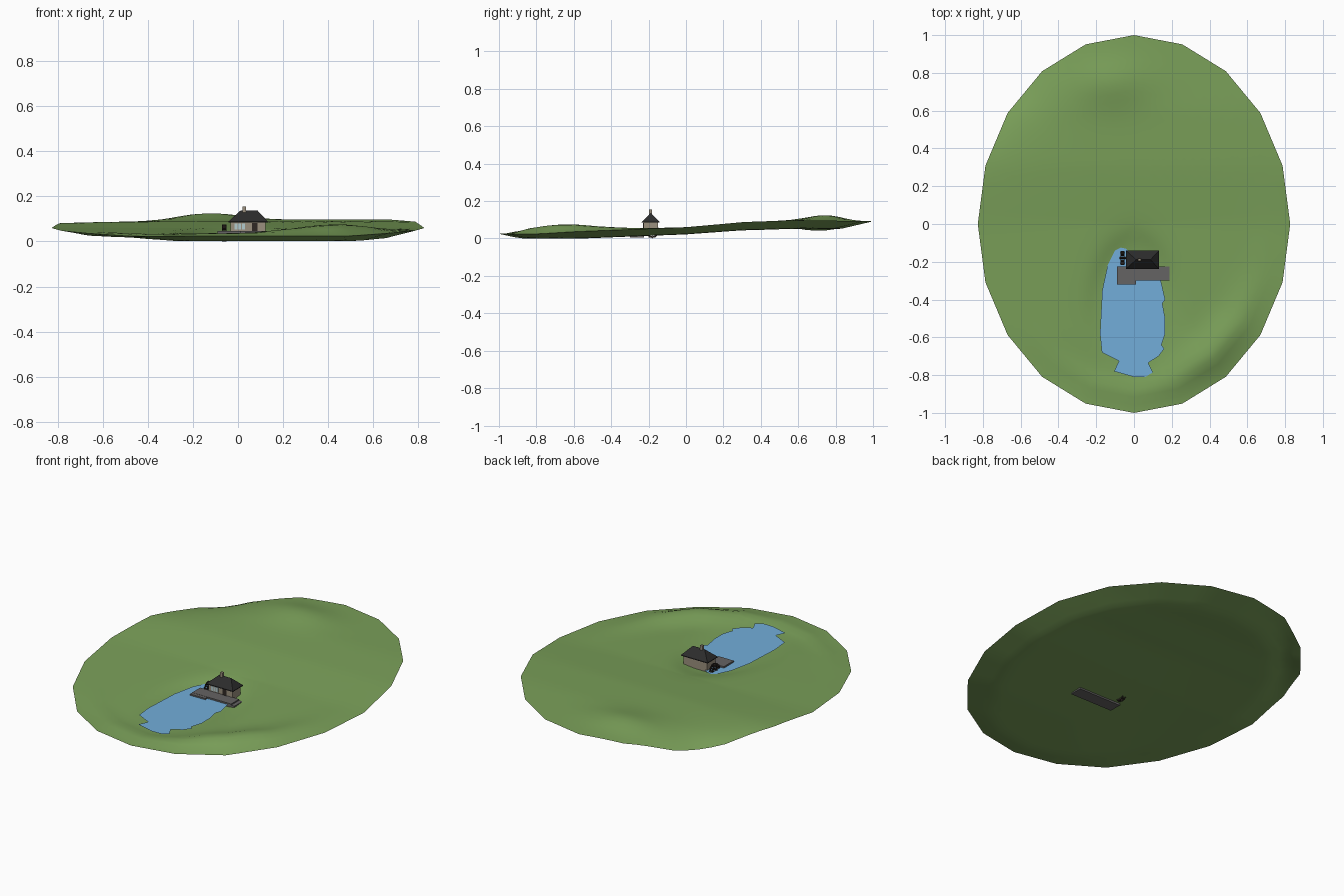
import bpy, bmesh, math
from mathutils import Matrix

if "Cube" in bpy.data.objects:
    bpy.data.objects.remove(bpy.data.objects["Cube"])

def mat(name, c):
    m = bpy.data.materials.new(name)
    m.diffuse_color = (*c, 1)
    m.use_nodes = True
    m.node_tree.nodes["Principled BSDF"].inputs["Base Color"].default_value = m.diffuse_color
    return m

GRASS = mat("grass", (0.195, 0.35, 0.1))
WATER = mat("water", (0.17, 0.42, 0.7))
ROOF = mat("slate", (0.025, 0.025, 0.025))
WALL = mat("plaster", (0.33, 0.28, 0.21))
STONE = mat("stone", (0.13, 0.125, 0.125))
WOOD = mat("dark_wood", (0.03, 0.022, 0.018))
GLASS = mat("glass", (0.45, 0.6, 0.62))

def finish(name, bm, m):
    bmesh.ops.recalc_face_normals(bm, faces=bm.faces)
    me = bpy.data.meshes.new(name)
    bm.to_mesh(me)
    bm.free()
    me.materials.append(m)
    o = bpy.data.objects.new(name, me)
    bpy.context.collection.objects.link(o)
    return o

def box(name, x, y, z, m):
    bm = bmesh.new()
    s = [b - a for a, b in (x, y, z)]
    c = [(a + b) / 2 for a, b in (x, y, z)]
    bmesh.ops.create_cube(bm, size=1, matrix=Matrix.Translation(c) @ Matrix.Diagonal((*s, 1)))
    return finish(name, bm, m)

# Terrain: twenty-sided oval slab with a pond basin, a ridge and a hill
RIM = [(-1, .025), (-.8, .024), (-.6, .036), (-.31, .048), (0, .06), (.31, .088), (.6, .098), (1, .092)]

def rim_z(y):
    for (a, za), (b, zb) in zip(RIM, RIM[1:]):
        if y <= b:
            return za + (zb - za) * max(0, (y - a) / (b - a))
    return RIM[-1][1]

def g(x, y, cx, cy, sx, sy):
    return math.exp(-((x - cx) / sx) ** 2 - ((y - cy) / sy) ** 2)

def height(x, y, r):
    inner = 1 - r ** 8
    z = rim_z(y) + inner * .034 * g(x, y, -.13, .76, .2, .13)
    a = math.degrees(math.atan2(y, x / .827))
    if r > 0:
        ring = math.exp(-((r - .86) / .11) ** 2) * (1 - r ** 12)
        z += .05 * math.exp(-((a + 54) / 26) ** 2) * ring
        z += .018 * math.exp(-((a + 95) / 30) ** 2) * math.exp(-((r - .89) / .06) ** 2) * (1 - r ** 12)
        z -= .055 * math.exp(-((a - 135) / 18) ** 2) * r ** 8
    # shallow basin with a soft shore
    d = math.hypot(x / .23, (y + .46) / .38)
    k = 1 / (1 + math.exp((d - 1.0) * 10))
    return z * (1 - k) + .024 * k

def underside(x, y, r):
    top = height(x, y, r)
    if r >= 1:
        return top
    depth = .038 + .007 * max(0, min(1, y / .4))
    if x < 0:
        depth *= 1 - .55 * min(1, -x / .5) * max(0, min(1, .3 - y))
    return max(.001, min(top - .004, rim_z(y) - depth * min(1, (1 - r) / .18)))

N, SUB, RINGS = 20, 4, 24
corner = [(.827 * math.cos(2 * math.pi * i / N), math.sin(2 * math.pi * i / N)) for i in range(N)]
outline = []
for i in range(N):
    (x0, y0), (x1, y1) = corner[i], corner[(i + 1) % N]
    outline += [(x0 + (x1 - x0) * t / SUB, y0 + (y1 - y0) * t / SUB) for t in range(SUB)]
bm = bmesh.new()
rim = None
for func in (height, underside):
    mid = bm.verts.new((0, 0, func(0, 0, 0)))
    prev = None
    for j in range(1, RINGS + 1):
        r = j / RINGS
        if j == RINGS and rim:
            ring = rim
        else:
            ring = [bm.verts.new((x * r, y * r, func(x * r, y * r, r))) for x, y in outline]
        for i in range(len(ring)):
            k = (i + 1) % len(ring)
            if prev:
                bm.faces.new((prev[i], ring[i], ring[k], prev[k]))
            else:
                bm.faces.new((mid, ring[i], ring[k]))
        prev = ring
    rim = prev
for e in bm.edges:
    e.smooth = not (e.verts[0] in rim and e.verts[1] in rim)
land = finish("terrain", bm, GRASS)
land.data.polygons.foreach_set("use_smooth", [True] * len(land.data.polygons))

# Pond surface with irregular shore
shore = [(-.07, -.125), (-.1, -.14), (-.14, -.22), (-.168, -.35), (-.18, -.58), (-.17, -.68), (-.08, -.725),
         (-.105, -.78), (0, -.81), (.06, -.81), (.1, -.785), (.075, -.735), (.13, -.7), (.16, -.66),
         (.145, -.64), (.165, -.58), (.165, -.5), (.15, -.42), (.165, -.4), (.14, -.29), (.05, -.2), (-.045, -.13)]
bm = bmesh.new()
f = bm.faces.new([bm.verts.new((x, y, .038)) for x, y in shore])
f.normal_update()
if f.normal.z < 0:
    f.normal_flip()
bmesh.ops.triangulate(bm, faces=[f])
me = bpy.data.meshes.new("pond")
bm.to_mesh(me)
bm.free()
me.materials.append(WATER)
bpy.context.collection.objects.link(bpy.data.objects.new("pond", me))

# Stone deck: main platform, lower landing, end step
box("deck", (-.09, .165), (-.30, -.225), (.004, .047), STONE)
box("deck_landing", (-.09, .01), (-.32, -.30), (.02, .046), STONE)
box("deck_step", (.165, .187), (-.30, -.225), (.004, .04), STONE)

# House walls with openings
box("house_walls", (-.033, .123), (-.228, -.150), (.025, .09), WALL)
for i in range(3):
    x = -.016 + i * .017
    box("front_window", (x, x + .013), (-.230, -.227), (.052, .08), GLASS)
box("front_door", (.062, .086), (-.231, -.227), (.047, .082), WOOD)

# Hipped roof with a thin eave
bm = bmesh.new()
X0, X1, Y0, Y1 = -.042, .132, -.237, -.141
base = [(X0, Y0), (X1, Y0), (X1, Y1), (X0, Y1)]
lo = [bm.verts.new((x, y, .085)) for x, y in base]
hi = [bm.verts.new((x, y, .089)) for x, y in base]
ra, rb = [bm.verts.new((x, -.189, .137)) for x in (.011, .087)]
bm.faces.new(lo)
for i in range(4):
    k = (i + 1) % 4
    bm.faces.new((lo[i], lo[k], hi[k], hi[i]))
bm.faces.new((hi[0], hi[1], rb, ra))
bm.faces.new((hi[2], hi[3], ra, rb))
bm.faces.new((hi[1], hi[2], rb))
bm.faces.new((hi[3], hi[0], ra))
finish("hip_roof", bm, ROOF)
box("chimney", (.021, .036), (-.197, -.182), (.11, .156), WALL)

# Water wheel: two rims, axle, paddles and spokes
CX, CY, CZ, R = -.061, -.180, .038, .038

def tube(name, x0, x1, r_out, r_in, seg, m):
    bm = bmesh.new()
    rows = []
    for x, r in ((x0, r_in), (x0, r_out), (x1, r_out), (x1, r_in)):
        rows.append([bm.verts.new((x, CY + r * math.cos(2 * math.pi * i / seg),
                                   CZ + r * math.sin(2 * math.pi * i / seg))) for i in range(seg)])
    for a in range(4):
        p, q = rows[a], rows[(a + 1) % 4]
        for i in range(seg):
            k = (i + 1) % seg
            bm.faces.new((p[i], p[k], q[k], q[i]))
    return finish(name, bm, m)

def bar(name, x, angle, offset, size):
    bm = bmesh.new()
    M = (Matrix.Translation((x, CY, CZ)) @ Matrix.Rotation(angle, 4, 'X')
         @ Matrix.Translation((0, 0, offset)) @ Matrix.Diagonal((*size, 1)))
    bmesh.ops.create_cube(bm, size=1, matrix=M)
    finish(name, bm, WOOD)

tube("wheel_axle", CX - .015, -.03, .004, .0005, 8, WOOD)
for i in range(12):
    bar("wheel_paddle", CX, 2 * math.pi * i / 12, R * .8, (.018, .003, R * .4))
for side in (-1, 1):
    c = CX + side * .009
    tube("wheel_rim", c - .002, c + .002, R * .92, R * .7, 16, WOOD)
    for i in range(4):
        bar("wheel_spoke", c, math.pi * i / 4, 0, (.003, .003, R * 1.6))
